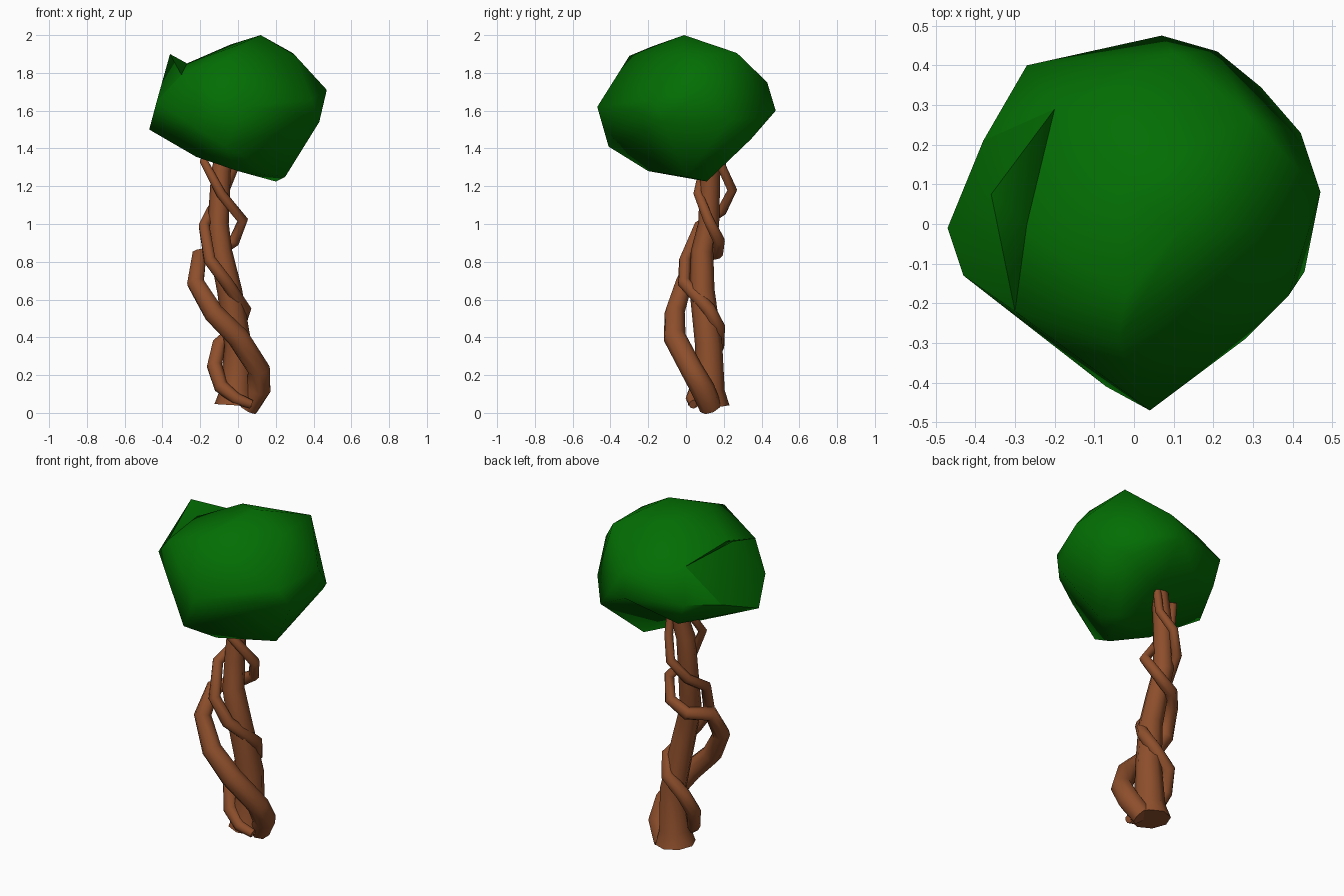
import bpy, bmesh


def material(name, rgb):
    m = bpy.data.materials.new(name)
    m.diffuse_color = (*rgb, 1)
    return m


bark = material("bark brown", (0.27, 0.078, 0.025))
leaf = material("leaf green", (0.001, 0.155, 0.001))


def tube(name, points):
    """Eight-sided tapered tube through (x, y, z, radius) points."""
    cu = bpy.data.curves.new(name, 'CURVE')
    cu.dimensions = '3D'
    cu.bevel_depth = 1.0
    cu.bevel_resolution = 2
    cu.use_fill_caps = True
    sp = cu.splines.new('POLY')
    sp.points.add(len(points) - 1)
    for p, (x, y, z, r) in zip(sp.points, points):
        p.co = (x, y, z, 1)
        p.radius = r
    ob = bpy.data.objects.new(name, cu)
    bpy.context.collection.objects.link(ob)
    finish(ob, bark, 'CURVE')


def hull(name, points, hollow=None):
    """Convex leafy lump; the back underside is pulled up to the hollow point."""
    bm = bmesh.new()
    for p in points:
        bm.verts.new(p)
    bmesh.ops.convex_hull(bm, input=bm.verts)
    loose = [v for v in bm.verts if not v.link_faces]
    bmesh.ops.delete(bm, geom=loose, context='VERTS')
    bmesh.ops.recalc_face_normals(bm, faces=bm.faces)
    if hollow:
        under = [f for f in bm.faces if f.normal.z < -0.55
                 and f.calc_center_median().y > 0.02
                 and -0.25 < f.calc_center_median().x < 0.2]
        bmesh.ops.delete(bm, geom=under, context='FACES')
        apex = bm.verts.new(hollow)
        for e in [e for e in bm.edges if e.is_boundary]:
            bm.faces.new((e.verts[0], e.verts[1], apex))
        bmesh.ops.recalc_face_normals(bm, faces=bm.faces)
    me = bpy.data.meshes.new(name)
    bm.to_mesh(me)
    bm.free()
    ob = bpy.data.objects.new(name, me)
    bpy.context.collection.objects.link(ob)
    finish(ob, leaf, 'MESH')


def finish(ob, mat, kind):
    bpy.ops.object.select_all(action='DESELECT')
    ob.select_set(True)
    bpy.context.view_layer.objects.active = ob
    if kind == 'CURVE':
        bpy.ops.object.convert(target='MESH')
        ob = bpy.context.view_layer.objects.active
    ob.data.materials.clear()
    ob.data.materials.append(mat)
    bpy.ops.object.shade_smooth_by_angle(angle=1.1)


# Leaning trunk with a flared foot
tube("trunk", [(-0.015, 0.12, 0.04, 0.11), (-0.01, 0.12, 0.12, 0.085),
               (0.0, 0.12, 0.36, 0.072), (-0.045, 0.085, 0.65, 0.066),
               (-0.09, 0.085, 0.85, 0.06), (-0.105, 0.12, 1.0, 0.056),
               (-0.09, 0.13, 1.28, 0.052), (-0.05, 0.155, 1.45, 0.045)])

# Thick vine winding round the front, then the back
tube("thick_vine", [(0.05, 0.13, 0.03, 0.06), (0.11, 0.09, 0.125, 0.064),
                    (0.11, 0.03, 0.23, 0.06), (0.0, -0.06, 0.40, 0.06),
                    (-0.13, -0.06, 0.53, 0.055), (-0.225, -0.01, 0.69, 0.048),
                    (-0.205, 0.06, 0.83, 0.042), (-0.12, 0.165, 0.85, 0.036),
                    (-0.02, 0.175, 0.91, 0.032), (0.025, 0.12, 1.02, 0.029),
                    (-0.09, 0.065, 1.16, 0.026), (-0.18, 0.10, 1.33, 0.023),
                    (-0.15, 0.15, 1.42, 0.021)])

# Thinner vine winding the opposite side
tube("thin_vine", [(0.07, 0.04, 0.045, 0.024), (-0.01, 0.03, 0.075, 0.032),
                   (-0.09, 0.06, 0.14, 0.039), (-0.125, 0.11, 0.25, 0.042),
                   (-0.10, 0.165, 0.36, 0.041), (0.0, 0.17, 0.45, 0.039),
                   (0.035, 0.12, 0.55, 0.036), (-0.06, -0.01, 0.69, 0.035),
                   (-0.15, -0.005, 0.81, 0.033), (-0.18, 0.07, 0.99, 0.03),
                   (-0.14, 0.19, 1.07, 0.028), (-0.07, 0.245, 1.18, 0.026),
                   (-0.02, 0.19, 1.30, 0.024), (-0.02, 0.17, 1.43, 0.022)])

# Main crown
hull("crown", [(0.12, -0.01, 2.0), (-0.02, -0.18, 1.94), (-0.04, 0.1, 1.95),
               (0.3, -0.02, 1.895), (-0.27, 0.0, 1.85), (-0.04, -0.30, 1.89),
               (-0.30, -0.22, 1.79), (0.29, 0.27, 1.905), (-0.2, 0.29, 1.79),
               (0.1, 0.43, 1.75), (0.21, 0.435, 1.57), (-0.27, 0.40, 1.62),
               (0.07, 0.475, 1.6), (0.32, 0.345, 1.45), (0.42, 0.23, 1.55),
               (0.47, 0.08, 1.71), (0.43, -0.12, 1.54), (0.39, -0.18, 1.66),
               (0.28, -0.29, 1.6), (0.04, -0.47, 1.62), (-0.07, -0.41, 1.41),
               (-0.43, -0.13, 1.65), (-0.47, -0.01, 1.5), (-0.38, 0.21, 1.58),
               (-0.22, -0.13, 1.355), (0.0, -0.2, 1.28), (0.25, 0.0, 1.25),
               (0.2, 0.11, 1.225), (-0.18, 0.33, 1.46)],
     hollow=(-0.02, 0.17, 1.43))

# Pointed lump at the upper left, blending into the crown's front
hull("crown_tip", [(-0.36, 0.075, 1.9), (-0.47, -0.01, 1.5), (-0.43, -0.13, 1.65),
                   (-0.30, -0.22, 1.79), (-0.38, 0.21, 1.58), (-0.27, 0.0, 1.85),
                   (-0.2, 0.29, 1.79), (-0.2, 0.0, 1.6)])
